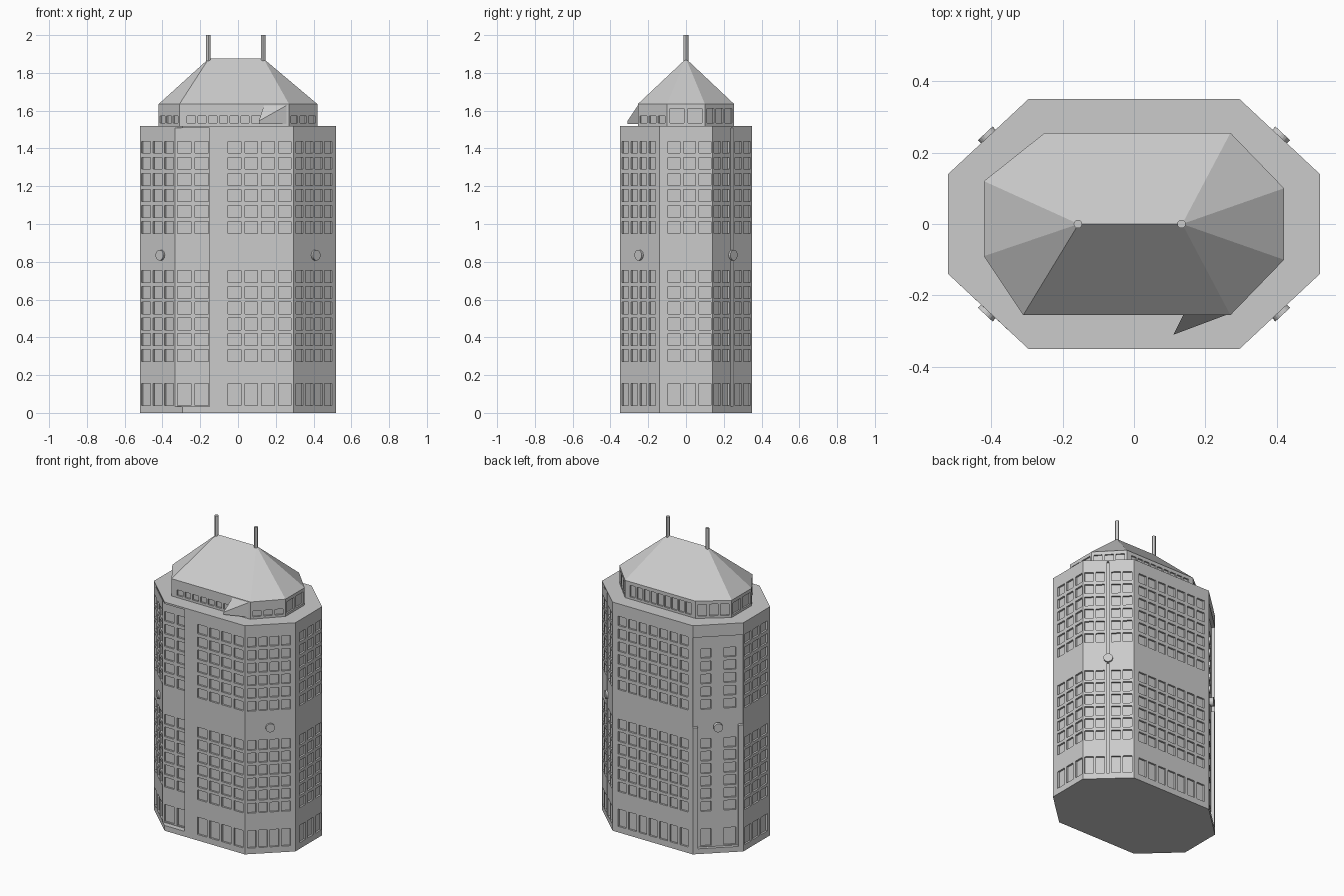
import bpy, bmesh, math
from mathutils import Vector, Matrix

if "Cube" in bpy.data.objects:
    bpy.data.objects.remove(bpy.data.objects["Cube"])


def finish(name, bm, fix=True):
    if fix:
        bmesh.ops.recalc_face_normals(bm, faces=bm.faces)
    me = bpy.data.meshes.new(name)
    bm.to_mesh(me)
    bm.free()
    ob = bpy.data.objects.new(name, me)
    bpy.context.collection.objects.link(ob)
    return ob


def prism(name, pts, z0, tops):
    """Solid outline; tops is one height or one per point."""
    if not isinstance(tops, (list, tuple)):
        tops = [tops] * len(pts)
    bm = bmesh.new()
    lo = [bm.verts.new((x, y, z0)) for x, y in pts]
    hi = [bm.verts.new((p[0], p[1], t)) for p, t in zip(pts, tops)]
    bm.faces.new(lo[::-1])
    bm.faces.new(hi)
    n = len(pts)
    for i in range(n):
        j = (i + 1) % n
        bm.faces.new((lo[i], lo[j], hi[j], hi[i]))
    return finish(name, bm)


def columns(n, a, b, fill=0.76):
    pitch = (b - a) / (n - 1 + fill) if n else 0
    return [(a + i * pitch, a + (i + fill) * pitch) for i in range(n)]


def wall(bm, p, q, cols, rows, z0, z1, depth=0.012):
    """Wall from p to q (outside on the right) with recessed windows."""
    p, q = Vector((*p, 0)), Vector((*q, 0))
    d = q - p
    inward = Vector((-d.y, d.x, 0)).normalized() * depth

    def pt(u, z, back=False):
        return p + d * u + Vector((0, 0, z)) + (inward if back else Vector())

    def quad(*c):
        bm.faces.new([bm.verts.new(v) for v in c])

    us = sorted({0, 1, *[u for c in cols for u in c]})
    zs = sorted({z0, z1, *[z for r in rows for z in r]}) if cols else [z0, z1]
    for ua, ub in zip(us, us[1:]):
        for za, zb in zip(zs, zs[1:]):
            edge = [(ua, za), (ub, za), (ub, zb), (ua, zb)]
            hole = (ua, ub) in cols and (za, zb) in rows
            quad(*[pt(*e, hole) for e in edge])
            if hole:
                for e, f in zip(edge, edge[1:] + edge[:1]):
                    quad(pt(*e), pt(*f), pt(*f, True), pt(*e, True))


# Floor heights shared by all tower walls
rows = [(0.04, 0.155)]
rows += [(0.272 + i * 0.0835, 0.336 + i * 0.0835) for i in range(6)]
rows += [(0.95 + i * 0.085, 1.012 + i * 0.085) for i in range(6)]

octagon = [(-.52, -.14), (-.295, -.35), (.295, -.35), (.52, -.14),
           (.52, .14), (.295, .35), (-.295, .35), (-.52, .14)]
BOTTOM, TOP = 0.035, 1.508
prism("base_plinth", octagon, 0, BOTTOM)
prism("terrace_slab", octagon, TOP, 1.52)

# Tower walls: each step gives the next corner and its window columns
n = Vector((-.68, .73)) * 0.022
back_l = Vector((-.295, .35)), Vector((-.52, .14))
inn = Vector((.68, -.73)).normalized() * 0.022
t = (back_l[1] - back_l[0]).normalized()
inn = Vector((-t.y, t.x)) * 0.022
in_a, in_b = back_l[0] + inn, back_l[1] + inn
steps = [
    ((-.333, -.315), columns(3, .05, .95)),
    ((-.15, -.315), columns(2, .07, .97)),
    ((-.15, -.35), []),
    ((.295, -.35), columns(4, .22, .97)),
    ((.52, -.14), columns(4, .05, .9)),
    ((.52, .14), columns(3, .16, .97)),
    ((.414, .239), columns(2, .08, .9)),
    ((.404, .229), []),
    ((.394, .238), []),
    ((.404, .248), []),
    ((.295, .35), columns(2, .1, .92)),
    ((-.295, .35), columns(7, .07, .94)),
    (tuple(in_a), []),
    (tuple(in_b), [(.17, .37), (.63, .86)]),
    ((-.52, .14), []),
    ((-.52, -.14), columns(3, .05, .9)),
]
bm = bmesh.new()
p = (-.52, -.14)
for q, cols in steps:
    recessed = q == tuple(in_b)
    wall(bm, p, q, cols, rows[:-1] if recessed else rows, BOTTOM, TOP)
    p = q
finish("tower_walls", bm, False)

# Lintel and lower corner piers of the recessed back corner
a, b = back_l
prism("corner_lintel", [a, b, in_b, in_a], 1.44, TOP)
for name, u0, u1 in (("corner_pier_a", 0, .1), ("corner_pier_b", .9, 1)):
    e, f = a.lerp(b, u0), a.lerp(b, u1)
    prism(name, [e, f, f + inn, e + inn], BOTTOM, 0.84)

# Round medallions on the angled corners
for sx in (-1, 1):
    for sy in (-1, 1):
        bm = bmesh.new()
        axis = Vector((sx * .21, sy * .225, 0)).normalized()
        rot = axis.to_track_quat('Z', 'Y').to_matrix().to_4x4()
        mat = Matrix.Translation((sx * .408, sy * .245, .835)) @ rot
        bmesh.ops.create_cone(bm, cap_ends=True, segments=20, radius1=.028,
                              radius2=.028, depth=.024, matrix=mat)
        finish("corner_medallion", bm)

# Set-back top storey with windows
EAVE = 1.635
eave = [(-.42, -.09), (-.31, -.255), (.27, -.255), (.42, -.1),
        (.42, .1), (.27, .255), (-.25, .255), (-.42, .12)]
small, tall = [(1.535, 1.572)], [(1.535, 1.612)]
layout = [(3, small), (9, small), (3, small), (2, tall),
          (3, tall), (9, tall), (3, tall), (2, tall)]
bm = bmesh.new()
for i, (count, r) in enumerate(layout):
    wall(bm, eave[i], eave[(i + 1) % 8], columns(count, .07, .93), r, 1.52, EAVE, .01)
finish("top_storey_walls", bm, False)
prism("front_roof_wedge", [(.11, -.31), (.27, -.25), (.14, -.25)], 1.53,
      [1.545, EAVE, EAVE])

# Faceted hip roof
bm = bmesh.new()
ev = [bm.verts.new((x, y, EAVE)) for x, y in eave]
left, right = [bm.verts.new((x, 0, 1.875)) for x in (-.155, .135)]
bm.faces.new((ev[1], ev[2], right, left))
bm.faces.new((ev[5], ev[6], left, right))
for i in (2, 3, 4):
    bm.faces.new((ev[i], ev[i + 1], right))
for i in (6, 7, 0):
    bm.faces.new((ev[i], ev[(i + 1) % 8], left))
bm.faces.new(ev[::-1])
finish("hip_roof", bm)

# Masts at the ridge ends
for x in (-.157, .133):
    bpy.ops.mesh.primitive_cylinder_add(vertices=12, radius=.012, depth=.15,
                                        location=(x, 0, 1.925))
    bpy.context.object.name = "roof_mast"
    bpy.ops.object.shade_smooth_by_angle()
